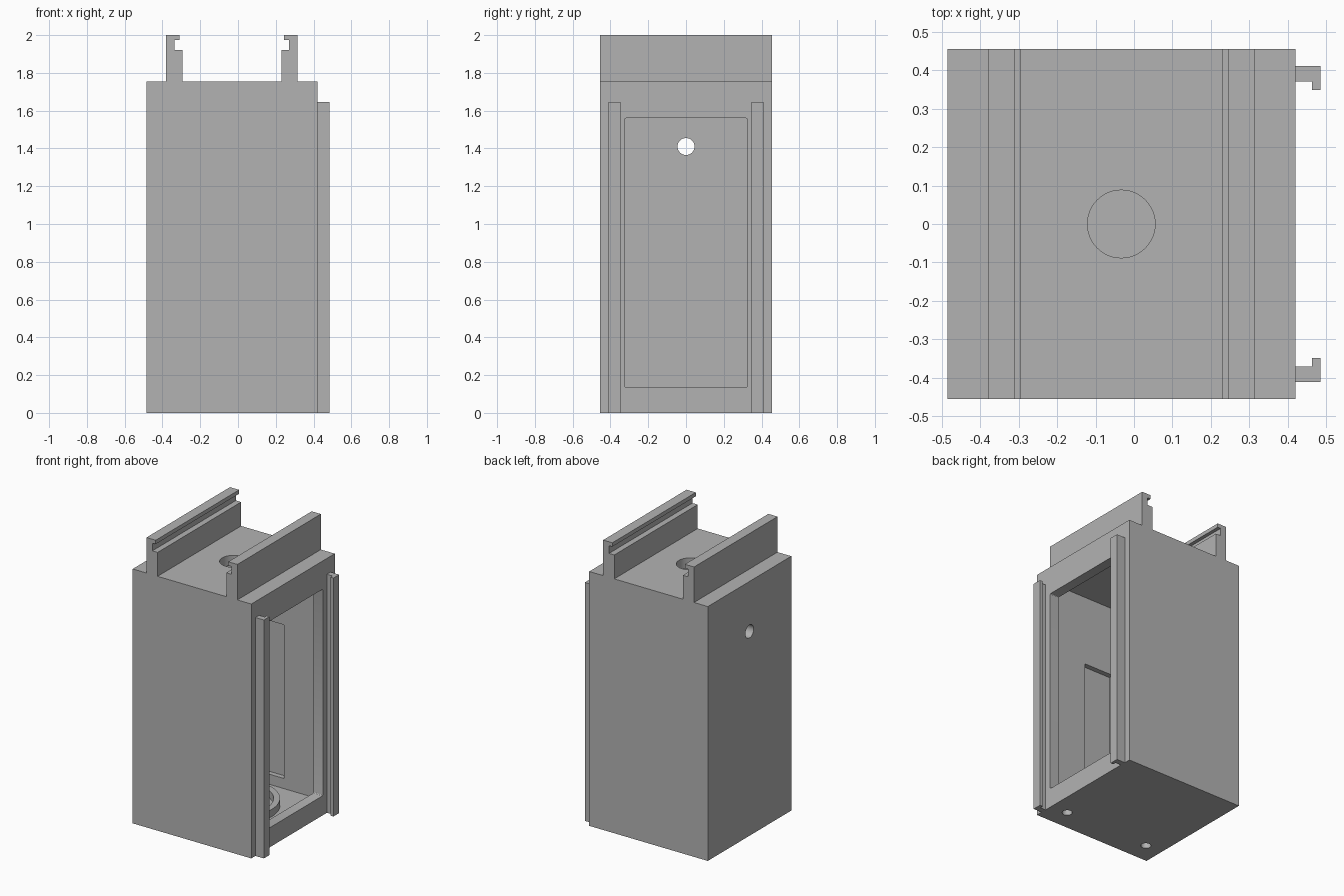
import bpy, bmesh
from mathutils import Matrix, Vector

default = bpy.data.objects.get("Cube")
if default:
    bpy.data.objects.remove(default, do_unlink=True)

grey = bpy.data.materials.new("plain grey")
grey.use_nodes = True
colour = (0.45, 0.45, 0.45, 1)
grey.diffuse_color = colour
grey.node_tree.nodes["Principled BSDF"].inputs["Base Color"].default_value = colour

MID = -0.033                      # centre of the housing in x
X0, X1, Y, TOP = -0.485, 0.42, 0.455, 1.755
WALL = 0.07


def finish(name, bm):
    bmesh.ops.recalc_face_normals(bm, faces=bm.faces)
    mesh = bpy.data.meshes.new(name)
    bm.to_mesh(mesh)
    bm.free()
    mesh.materials.append(grey)
    obj = bpy.data.objects.new(name, mesh)
    bpy.context.collection.objects.link(obj)
    return obj


def prism(name, points, direction):
    """Extrude a closed outline of 3D points."""
    bm = bmesh.new()
    face = bm.faces.new([bm.verts.new(p) for p in points])
    result = bmesh.ops.extrude_face_region(bm, geom=[face])
    moved = [v for v in result["geom"] if isinstance(v, bmesh.types.BMVert)]
    bmesh.ops.translate(bm, verts=moved, vec=direction)
    return finish(name, bm)


def box(name, low, high, round_x=0):
    low, high = Vector(low), Vector(high)
    bm = bmesh.new()
    size = Matrix.Diagonal((high - low).to_4d())
    size[3][3] = 1
    bmesh.ops.create_cube(bm, size=1, matrix=Matrix.Translation((low + high) / 2) @ size)
    if round_x:
        edges = [e for e in bm.edges
                 if abs(e.verts[0].co.x - e.verts[1].co.x) > 0.01]
        bmesh.ops.bevel(bm, geom=edges, offset=round_x, segments=3,
                        profile=0.5, affect="EDGES")
    return finish(name, bm)


def cylinder(name, centre, radius, depth, axis="Z"):
    bm = bmesh.new()
    turn = Matrix.Rotation(1.5707963, 4, "Y") if axis == "X" else Matrix()
    bmesh.ops.create_cone(bm, cap_ends=True, segments=48, radius1=radius,
                          radius2=radius, depth=depth,
                          matrix=Matrix.Translation(centre) @ turn)
    return finish(name, bm)


def cut(target, cutters):
    """Subtract each cutter, then bake the result and drop the cutters."""
    for cutter in cutters:
        cutter.hide_render = True
        mod = target.modifiers.new("cut", "BOOLEAN")
        mod.operation, mod.solver, mod.object = "DIFFERENCE", "EXACT", cutter
    bpy.context.view_layer.update()
    graph = bpy.context.evaluated_depsgraph_get()
    mesh = bpy.data.meshes.new_from_object(target.evaluated_get(graph))
    target.modifiers.clear()
    target.data = mesh
    for cutter in cutters:
        bpy.data.objects.remove(cutter, do_unlink=True)


def smooth(obj):
    bpy.ops.object.select_all(action="DESELECT")
    obj.select_set(True)
    bpy.context.view_layer.objects.active = obj
    bpy.ops.object.shade_smooth_by_angle(angle=0.5)


# Housing with the two hooked top rails in one outline
rail = [(-0.38, TOP), (-0.38, 2.0), (-0.31, 2.0), (-0.31, 1.973),
        (-0.335, 1.973), (-0.335, 1.92), (-0.295, 1.92), (-0.295, TOP)]
other_rail = [(2 * MID - x, z) for x, z in reversed(rail)]
outline = [(X0, 0), (X0, TOP)] + rail + other_rail + [(X1, TOP), (X1, 0)]
housing = prism("housing", [(x, -Y, z) for x, z in outline], (0, 2 * Y, 0))

# Hollow inside, framed opening, side pockets and holes
inner_y = Y - WALL
cutters = [
    box("cavity", (X0 + WALL, -inner_y, WALL), (X1 - WALL, inner_y, TOP - WALL)),
    box("opening", (0.2, -0.325, 0.135), (0.6, 0.325, 1.56), round_x=0.008),
    cylinder("top_hole", (MID, 0, TOP), 0.088, 0.3),
    cylinder("back_hole", (X0, 0, 1.41), 0.045, 0.3, "X"),
]
for side in (-1, 1):
    a, b = sorted((side * 0.3, side * (inner_y + 0.035)))
    cutters.append(box("pocket", (-0.15, a, 0.14), (0.08, b, 1.2)))
    cutters.append(cylinder("floor_hole", (MID + side * 0.325, -0.31, 0), 0.032, 0.3))
cut(housing, cutters)
smooth(housing)

# Raised ring on the inside floor
ring = cylinder("floor_ring", (MID, 0, 0.095), 0.29, 0.052)
cut(ring, [cylinder("ring_bore", (MID, 0, 0.1), 0.25, 0.2)])
smooth(ring)

# Hooked door guides on either side of the opening
guide = [(X1, 0.41), (0.485, 0.41), (0.485, 0.348), (0.463, 0.348),
         (0.463, 0.37), (X1, 0.37)]
for name, side in (("back_guide", 1), ("front_guide", -1)):
    prism(name, [(x, side * y, 0) for x, y in guide], (0, 0, 1.645))
